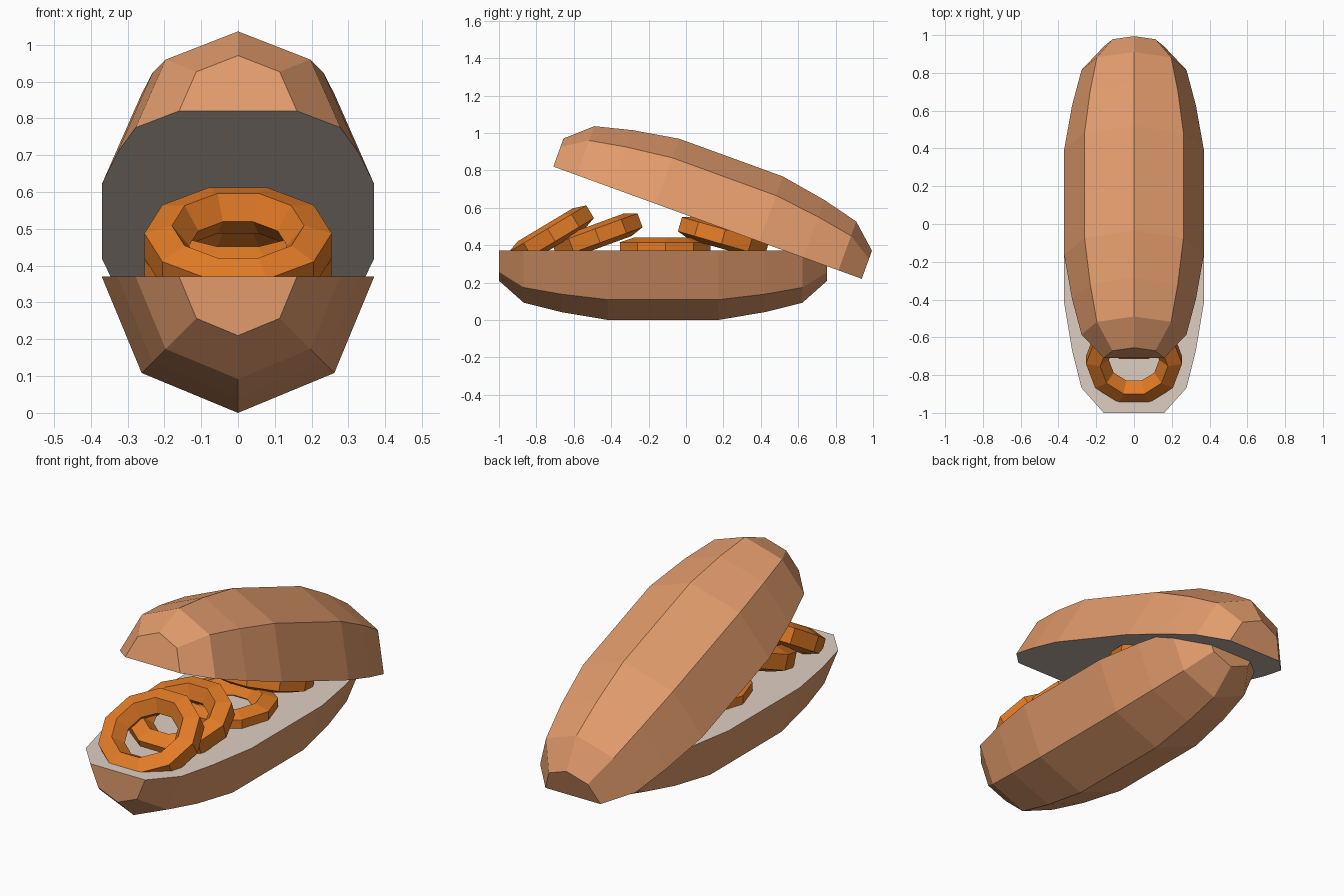
import bpy, bmesh, math
from mathutils import Matrix, Vector

if "Cube" in bpy.data.objects:
    bpy.data.objects.remove(bpy.data.objects["Cube"])


def material(name, rgb):
    m = bpy.data.materials.new(name)
    m.diffuse_color = (*rgb, 1)
    m.use_nodes = True
    m.node_tree.nodes["Principled BSDF"].inputs["Base Color"].default_value = m.diffuse_color
    return m


crust = material("toasted crust", (0.76, 0.33, 0.15))
crumb = material("pale crumb", (0.73, 0.62, 0.54))
batter = material("orange batter", (0.76, 0.20, 0.02))


def finish(name, bm, mats, matrix):
    bmesh.ops.recalc_face_normals(bm, faces=bm.faces)
    mesh = bpy.data.meshes.new(name)
    bm.to_mesh(mesh)
    bm.free()
    for m in mats:
        mesh.materials.append(m)
    mesh.transform(matrix)
    bpy.context.collection.objects.link(bpy.data.objects.new(name, mesh))


# Half loaf: half-octagon sections along y, cut side at z = 0, crust below
HALF = [(0.295, 0.37), (0.545, 0.328), (0.745, 0.278), (0.8775, 0.16)]
STATIONS = [(-y, r) for y, r in reversed(HALF)] + HALF


def bun(name, matrix):
    bm = bmesh.new()
    rings = []
    for y, r in STATIONS:
        rings.append([bm.verts.new((r * math.cos(a), y, -r * math.sin(a)))
                      for a in (i * math.pi / 4 for i in range(5))])
    for a, b in zip(rings, rings[1:]):
        for i in range(4):
            bm.faces.new((a[i], a[i + 1], b[i + 1], b[i]))
    bm.faces.new(rings[0])
    bm.faces.new(rings[-1])
    cut = bm.faces.new([r[0] for r in rings] + [r[4] for r in reversed(rings)])
    cut.material_index = 1
    finish(name, bm, [crust, crumb], matrix)


# Fried ring: ten sides round, five-sided section with a flat outer wall
def fried_ring(name, y, z, tilt, major=0.2, minor=0.067, n=10, k=5):
    bm = bmesh.new()
    loops = []
    for i in range(n):
        t = 2 * math.pi * i / n
        loop = []
        for j in range(k):
            p = 2 * math.pi * (j + 0.5) / k
            rad = major + minor * math.cos(p)
            loop.append(bm.verts.new((rad * math.cos(t), rad * math.sin(t), minor * math.sin(p))))
        loops.append(loop)
    for i in range(n):
        a, b = loops[i], loops[(i + 1) % n]
        for j in range(k):
            bm.faces.new((a[j], a[(j + 1) % k], b[(j + 1) % k], b[j]))
    finish(name, bm, [batter],
           Matrix.Translation((0, y, z)) @ Matrix.Rotation(math.radians(tilt), 4, 'X'))


bun("bottom_bun", Matrix.Translation((0, -0.1225, 0.37)))
# Lid: the same half turned over and propped open at the front
bun("top_bun", Matrix.Translation((0, 0.115, 0.52)) @ Matrix.Rotation(math.radians(160), 4, 'X'))

for i, (y, z, tilt) in enumerate([(-0.72, 0.454, 31), (-0.473, 0.45, 20),
                                  (-0.11, 0.376, 0), (0.2, 0.445, -16)]):
    fried_ring(f"fried_ring_{i + 1}", y, z, tilt)
